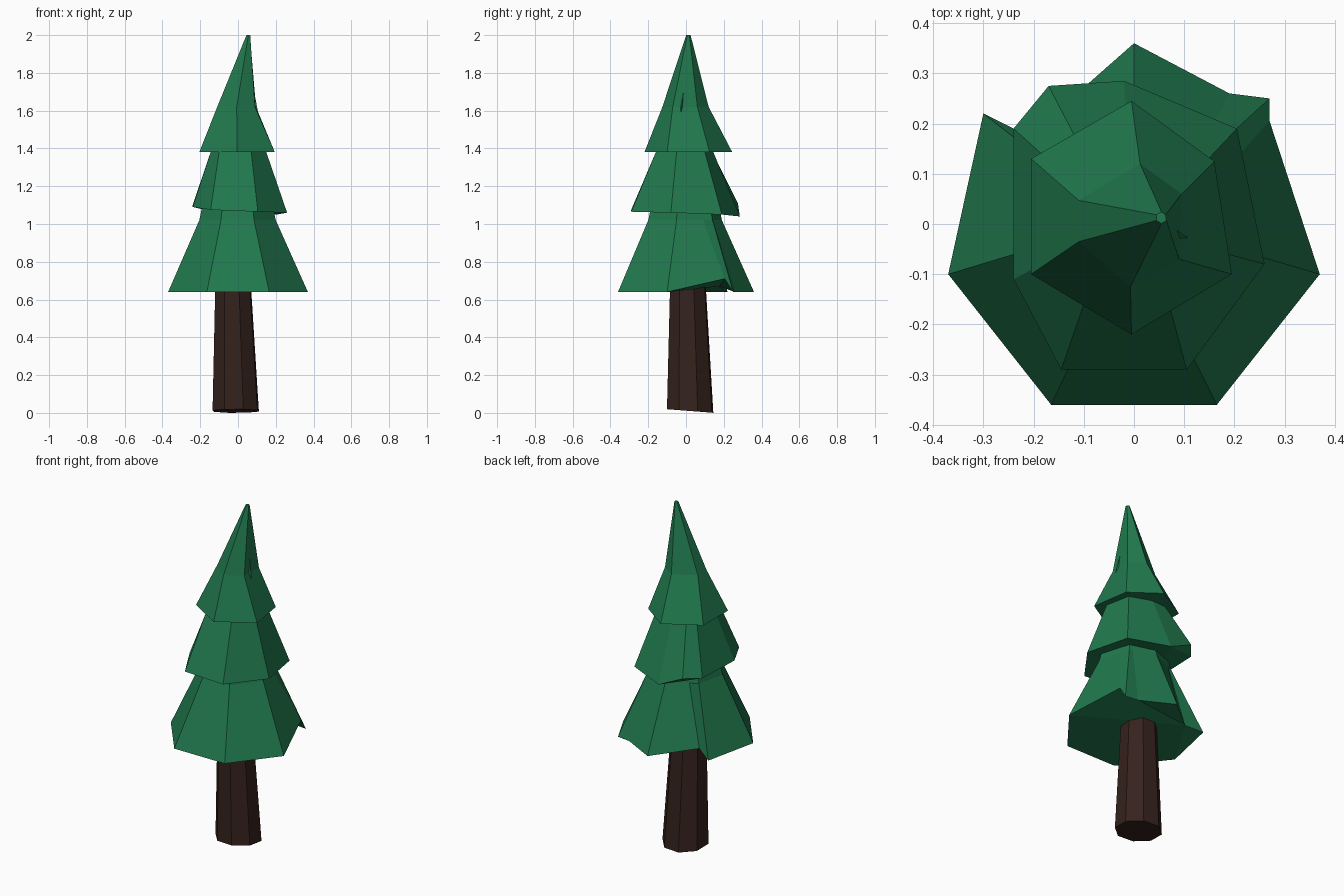
import bpy, bmesh, math


def material(name, color):
    m = bpy.data.materials.new(name)
    m.diffuse_color = (*color, 1)
    return m


GREEN = material("needles", (0.015, 0.19, 0.075))
BROWN = material("bark", (0.036, 0.016, 0.012))


def loft(name, rings, mat):
    """Skin a stack of equally sized rings and cap both ends."""
    bm = bmesh.new()
    loops = [[bm.verts.new(p) for p in ring] for ring in rings]
    n = len(loops[0])
    for low, high in zip(loops, loops[1:]):
        for i in range(n):
            j = (i + 1) % n
            bm.faces.new((low[i], low[j], high[j], high[i]))
    bm.faces.new(loops[0][::-1])
    bm.faces.new(loops[-1])
    bmesh.ops.triangulate(bm, faces=[f for f in bm.faces if len(f.verts) > 4])
    bmesh.ops.recalc_face_normals(bm, faces=bm.faces)
    me = bpy.data.meshes.new(name)
    bm.to_mesh(me)
    bm.free()
    me.materials.append(mat)
    ob = bpy.data.objects.new(name, me)
    bpy.context.collection.objects.link(ob)
    return ob


def flat(points, z):
    return [(x, y, z) for x, y in points]


def shrink(points, s, z, cx=0, cy=0):
    return [(cx + (p[0] - cx) * s, cy + (p[1] - cy) * s, z) for p in points]


def octagon(cx, cy, r, z, tilt=0):
    pts = []
    for i in range(8):
        a = math.tau * (i + 0.4) / 8
        pts.append((cx + r * math.cos(a), cy + r * math.sin(a), z - tilt * math.sin(a)))
    return pts


# Leaning, tapered trunk with a slightly slanted foot
loft("trunk", [octagon(-0.012, 0.022, 0.129, 0.01, 0.01),
               octagon(-0.026, 0.01, 0.099, 0.68)], BROWN)

# Lower branches: heptagon skirt with two torn notches at the back
skirt = [(-0.37, -0.10, 0.64), (-0.165, -0.36, 0.64), (0.165, -0.36, 0.64),
         (0.37, -0.10, 0.64), (0.27, 0.205, 0.71), (0.27, 0.25, 0.64),
         (0.19, 0.26, 0.64), (0, 0.36, 0.64), (-0.21, 0.175, 0.67), (-0.30, 0.22, 0.64)]
waist = [(-0.205, -0.05), (-0.09, -0.20), (0.085, -0.20), (0.20, -0.05), (0.165, 0.09),
         (0.15, 0.14), (0.13, 0.145), (0, 0.19), (-0.12, 0.14), (-0.165, 0.115)]
loft("lower_branches", [skirt, flat(waist, 1.02), shrink(waist, 0.85, 1.16)], GREEN)

# Middle branches: irregular octagon with an uneven hem
hem = [(-0.24, -0.11, 1.09), (-0.145, -0.29, 1.075), (0.105, -0.29, 1.065),
       (0.26, -0.08, 1.06), (0.205, 0.19, 1.05), (-0.02, 0.285, 1.04),
       (-0.17, 0.275, 1.11), (-0.24, 0.19, 1.10)]
neck = [(-0.145, -0.06), (-0.10, -0.16), (0.07, -0.16), (0.15, -0.05),
        (0.12, 0.10), (-0.01, 0.145), (-0.10, 0.14), (-0.14, 0.10)]
loft("middle_branches", [hem, flat(neck, 1.38), shrink(neck, 0.8, 1.45)], GREEN)

# Top branches: hexagon narrowing to an off-centre tip
brim = [(-0.205, -0.10), (-0.005, -0.22), (0.195, -0.10),
        (0.16, 0.125), (-0.005, 0.245), (-0.205, 0.13)]
mid = [(-0.11, -0.035), (-0.007, -0.125), (0.09, -0.07),
       (0.095, 0.06), (0.012, 0.12), (-0.11, 0.047)]
tip = [(0.055 + 0.05 * x, 0.012 + 0.05 * y) for x, y in brim]
loft("top_branches", [flat(brim, 1.38), flat(mid, 1.62), flat(tip, 2.0)], GREEN)

# Tiny sprig on the right of the top
loft("sprig", [[(0.08, -0.01, 1.57), (0.09, -0.042, 1.57), (0.112, -0.03, 1.56)],
               [(0.078, -0.01, 1.71), (0.08, -0.014, 1.71), (0.084, -0.012, 1.71)]], GREEN)
